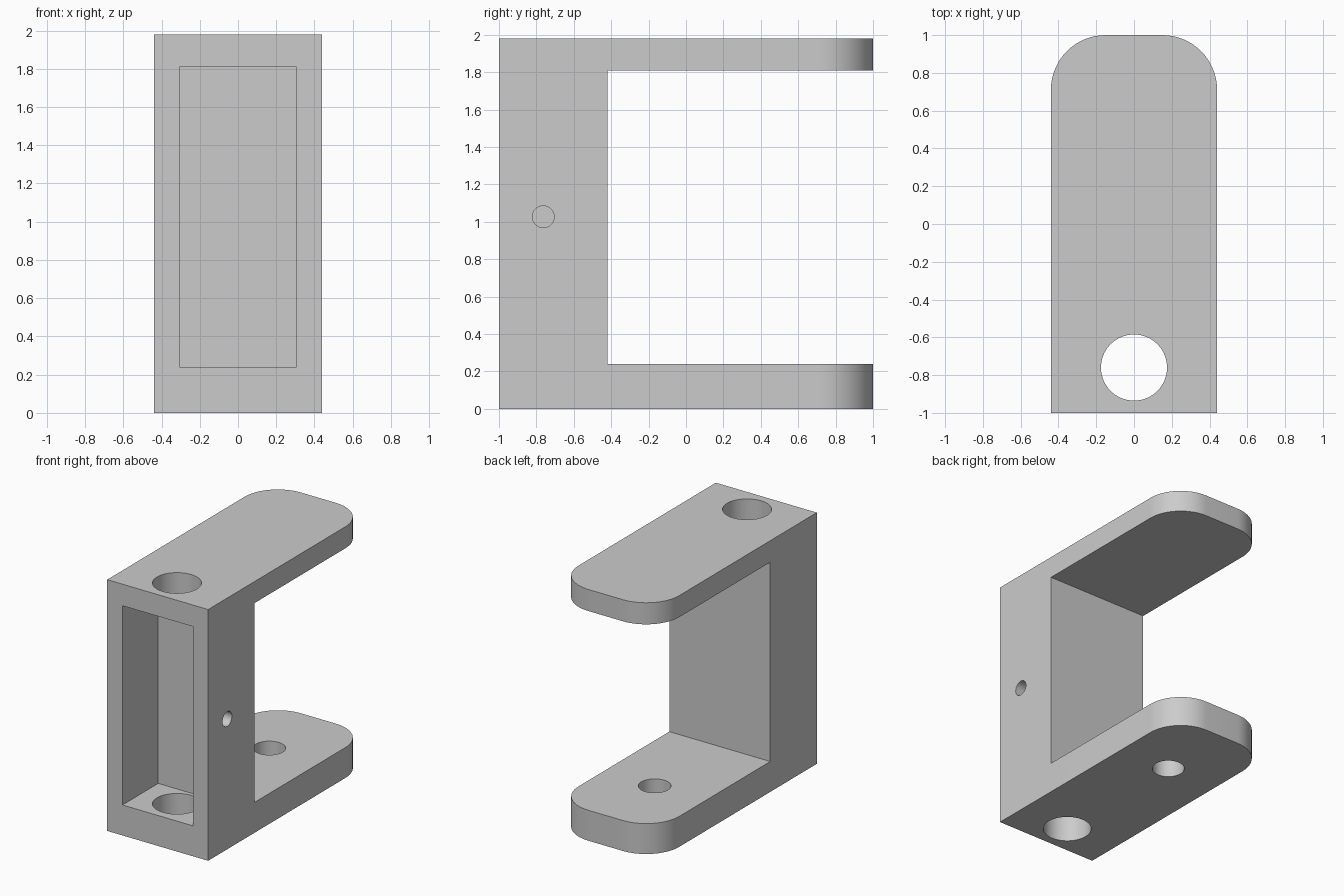
import bpy, bmesh
from math import radians

if "Cube" in bpy.data.objects:
    bpy.data.objects.remove(bpy.data.objects["Cube"])

W, H = 0.44, 1.98             # half width, height
WALL_Y = -0.42                # rear face of the block
Z_LOW, Z_HIGH = 0.24, 1.81    # inner faces of the two arms


def box_cutter(name, lo, hi):
    bpy.ops.mesh.primitive_cube_add(size=1, location=[(a + b) / 2 for a, b in zip(lo, hi)])
    ob = bpy.context.object
    ob.name = name
    ob.scale = [b - a for a, b in zip(lo, hi)]
    return ob


def hole_cutter(name, radius, depth, loc, rot=(0, 0, 0)):
    bpy.ops.mesh.primitive_cylinder_add(vertices=64, radius=radius, depth=depth,
                                        location=loc, rotation=rot)
    ob = bpy.context.object
    ob.name = name
    return ob


# Bracket body: C-shaped side profile extruded across the width
profile = [(-1, 0), (1, 0), (1, Z_LOW), (WALL_Y, Z_LOW),
           (WALL_Y, Z_HIGH), (1, Z_HIGH), (1, H), (-1, H)]
bm = bmesh.new()
face = bm.faces.new([bm.verts.new((-W, y, z)) for y, z in profile])
ext = bmesh.ops.extrude_face_region(bm, geom=[face])
bmesh.ops.translate(bm, vec=(2 * W, 0, 0),
                    verts=[g for g in ext["geom"] if isinstance(g, bmesh.types.BMVert)])
bmesh.ops.recalc_face_normals(bm, faces=bm.faces)

# Rounded arm tips
tips = [e for e in bm.edges
        if all(v.co.y > 0.99 for v in e.verts)
        and abs(e.verts[0].co.x - e.verts[1].co.x) < 1e-4]
bmesh.ops.bevel(bm, geom=tips, offset=0.29, segments=16, profile=0.5, affect='EDGES')
mesh = bpy.data.meshes.new("bracket")
bm.to_mesh(mesh)
bm.free()
bracket = bpy.data.objects.new("bracket", mesh)
bpy.context.collection.objects.link(bracket)

# Front pocket, shaft hole through both arms, pin hole in lower arm, side screw hole
cutters = [
    box_cutter("pocket_cutter", (-0.307, -1.2, Z_LOW), (0.307, -0.555, Z_HIGH)),
    hole_cutter("shaft_hole_cutter", 0.175, 2.6, (0, -0.76, 1)),
    hole_cutter("pin_hole_cutter", 0.117, 0.6, (0, 0.39, 0.12)),
    hole_cutter("screw_hole_cutter", 0.058, 0.4, (0.4, -0.763, 1.027), (0, radians(90), 0)),
]
bpy.ops.object.select_all(action='DESELECT')
bracket.select_set(True)
bpy.context.view_layer.objects.active = bracket
for cutter in cutters:
    cutter.hide_render = True
    mod = bracket.modifiers.new(cutter.name, 'BOOLEAN')
    mod.operation = 'DIFFERENCE'
    mod.solver = 'EXACT'
    mod.object = cutter
    bpy.ops.object.modifier_apply(modifier=mod.name)
for cutter in cutters:
    bpy.data.objects.remove(cutter)

bpy.ops.object.shade_smooth_by_angle(angle=radians(30))
